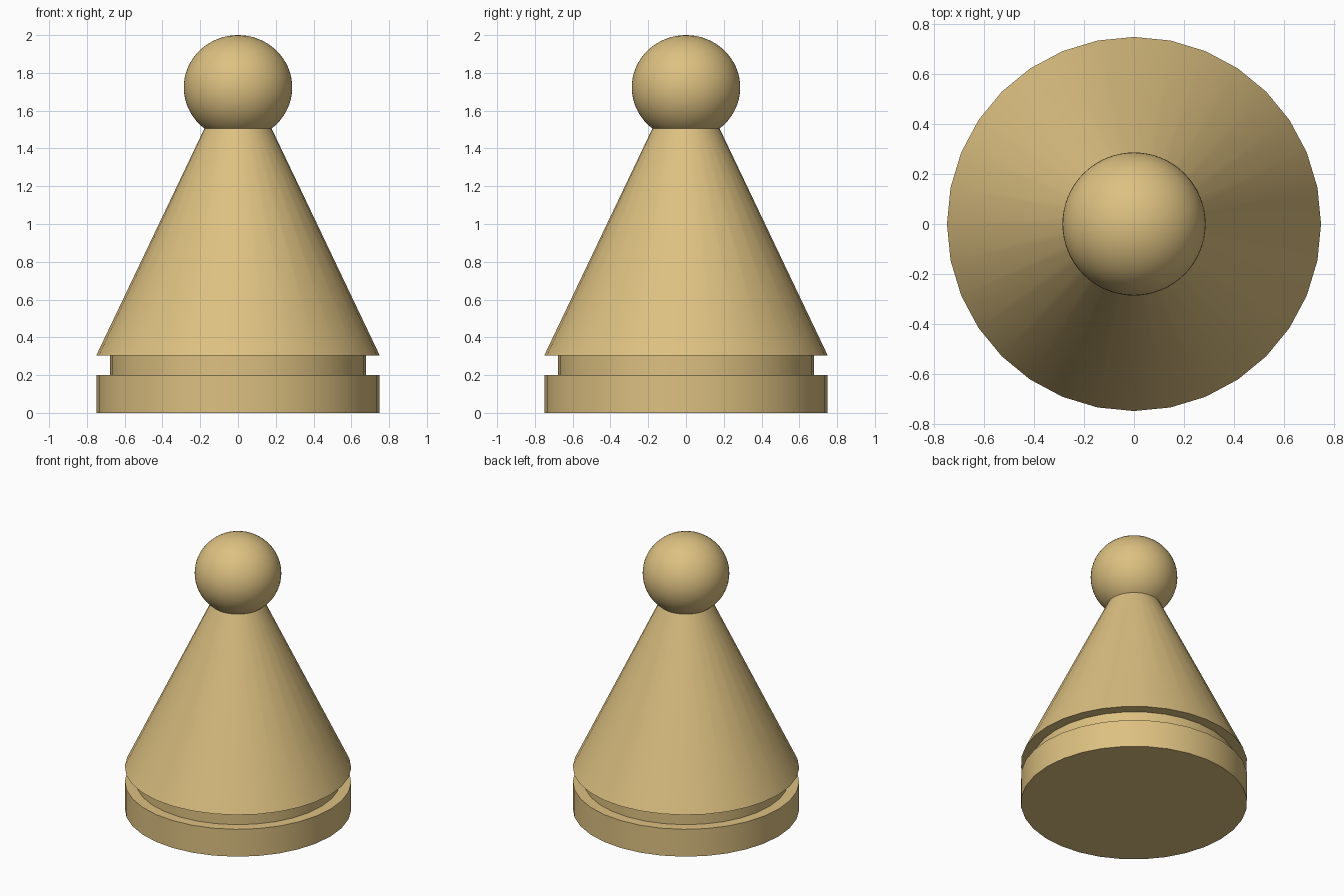
import bpy

if "Cube" in bpy.data.objects:
    bpy.data.objects.remove(bpy.data.objects["Cube"])

mat = bpy.data.materials.new("tan")
mat.diffuse_color = (0.72, 0.53, 0.22, 1)
mat.use_nodes = True
mat.node_tree.nodes["Principled BSDF"].inputs["Base Color"].default_value = mat.diffuse_color


def finish(name):
    obj = bpy.context.object
    obj.name = name
    obj.data.materials.append(mat)
    bpy.ops.object.shade_smooth_by_angle()
    return obj


def ring(name, r_bottom, r_top, z0, z1):
    bpy.ops.mesh.primitive_cone_add(vertices=32, radius1=r_bottom, radius2=r_top,
                                    depth=z1 - z0, location=(0, 0, (z0 + z1) / 2))
    return finish(name)


# Stacked round parts: foot, recessed collar, tapered body
ring("base_disc", 0.75, 0.75, 0.0, 0.2)
ring("recessed_collar", 0.677, 0.677, 0.2, 0.305)
ring("tapered_body", 0.75, 0.177, 0.305, 1.507)

# Ball on top, very slightly flattened, sunk into the body
bpy.ops.mesh.primitive_uv_sphere_add(segments=64, ring_count=32, radius=1,
                                     location=(0, 0, 1.723))
bpy.context.object.scale = (0.287, 0.287, 0.277)
finish("ball_head")
